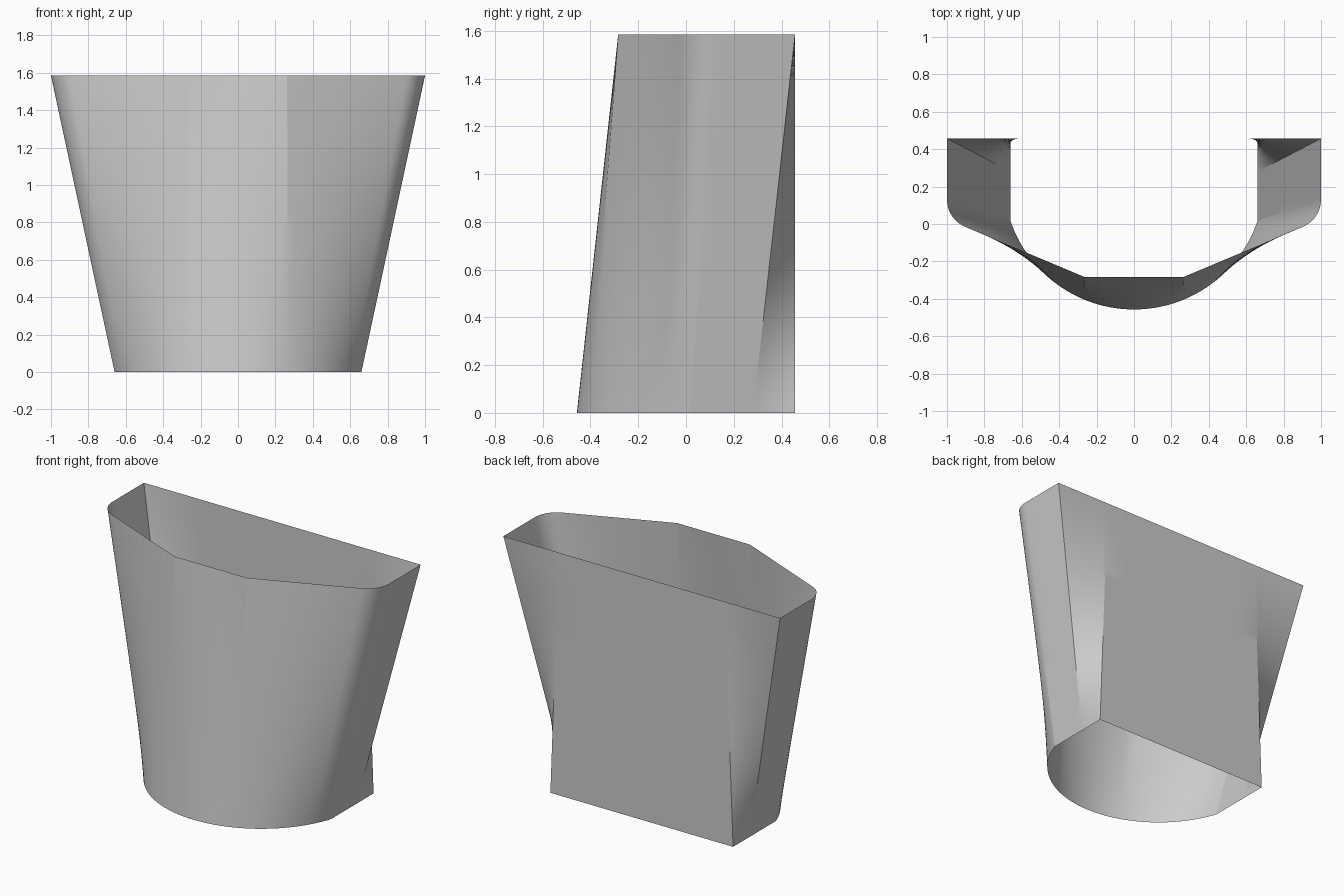
import bpy
import bmesh
import math
from mathutils import Vector

cube = bpy.data.objects.get("Cube")
if cube:
    bpy.data.objects.remove(cube, do_unlink=True)

HEIGHT, BACK = 1.585, 0.457
ROWS = 32

# Bottom outline: circular front arc, straight sides, flat back
B_HALF, ARC_C, ARC_R = 0.66, 0.24, 0.697
ARC_END = math.asin(B_HALF / ARC_R)
side_y = ARC_C - ARC_R * math.cos(ARC_END)
ARC_CREASE = math.asin(0.265 / ARC_R)

# Top outline: narrow flat front, slanted cheeks, rounded corners
FRONT = Vector((0.263, -0.284))
SLOPE = math.atan(0.42)
RADIUS = 0.16
corner = Vector((1, FRONT.y + (1 - FRONT.x) * math.tan(SLOPE)))
setback = RADIUS * math.tan((math.pi / 2 - SLOPE) / 2)
cheek_end = corner - setback * Vector((math.cos(SLOPE), math.sin(SLOPE)))
round_c = Vector((1 - RADIUS, corner.y + setback))


def arc_point(angle):
    return Vector((ARC_R * math.sin(angle), ARC_C - ARC_R * math.cos(angle)))


def steps(n):
    return [i / n for i in range(n)]


# Matching (bottom, top) points, from the front centre round to the back centre
pairs = []
for t in steps(10):
    pairs.append((arc_point(ARC_CREASE * t), Vector((FRONT.x * t, FRONT.y))))

cheek_len = (cheek_end - FRONT).length
round_len = RADIUS * (math.pi / 2 - SLOPE)
split = ARC_CREASE + (ARC_END - ARC_CREASE) * cheek_len / (cheek_len + round_len)
for t in steps(16):
    pairs.append((arc_point(ARC_CREASE + (split - ARC_CREASE) * t),
                  FRONT.lerp(cheek_end, t)))
for t in steps(12):
    a = (SLOPE - math.pi / 2) * (1 - t)
    pairs.append((arc_point(split + (ARC_END - split) * t),
                  round_c + RADIUS * Vector((math.cos(a), math.sin(a)))))


def add_straight(b0, b1, t0, t1, n):
    for t in steps(n):
        pairs.append((Vector(b0).lerp(Vector(b1), t), Vector(t0).lerp(Vector(t1), t)))


SPLIT_Y, SPLIT_X = 0.28, 0.6
add_straight((B_HALF, side_y), (B_HALF, SPLIT_Y), (1, round_c.y), (1, BACK), 6)
add_straight((B_HALF, SPLIT_Y), (B_HALF, BACK), (1, BACK), (SPLIT_X, BACK), 14)
add_straight((B_HALF, BACK), (0, BACK), (SPLIT_X, BACK), (0, BACK), 4)
pairs.append((Vector((0, BACK)), Vector((0, BACK))))

# Mirror the half outline into a closed loop
flip = Vector((-1, 1))
loop = pairs + [(b * flip, t * flip) for b, t in reversed(pairs[1:-1])]

# Loft the open shell between the two outlines
bm = bmesh.new()
grid = []
for r in range(ROWS + 1):
    v = r / ROWS
    grid.append([bm.verts.new((*b.lerp(t, v), HEIGHT * v)) for b, t in loop])
count = len(loop)
for low, high in zip(grid, grid[1:]):
    for i in range(count):
        j = (i + 1) % count
        bm.faces.new((low[i], low[j], high[j], high[i]))

mesh = bpy.data.meshes.new("tapered_shell")
bm.to_mesh(mesh)
bm.free()
shell = bpy.data.objects.new("tapered_shell", mesh)
bpy.context.collection.objects.link(shell)

# Plain grey material
grey = bpy.data.materials.new("plain_grey")
grey.use_nodes = True
colour = (0.6, 0.6, 0.6, 1)
grey.diffuse_color = colour
grey.node_tree.nodes["Principled BSDF"].inputs["Base Color"].default_value = colour
mesh.materials.append(grey)

# Smooth shading with crisp creases
bpy.ops.object.select_all(action="DESELECT")
shell.select_set(True)
bpy.context.view_layer.objects.active = shell
bpy.ops.object.shade_smooth_by_angle(angle=math.radians(12))
